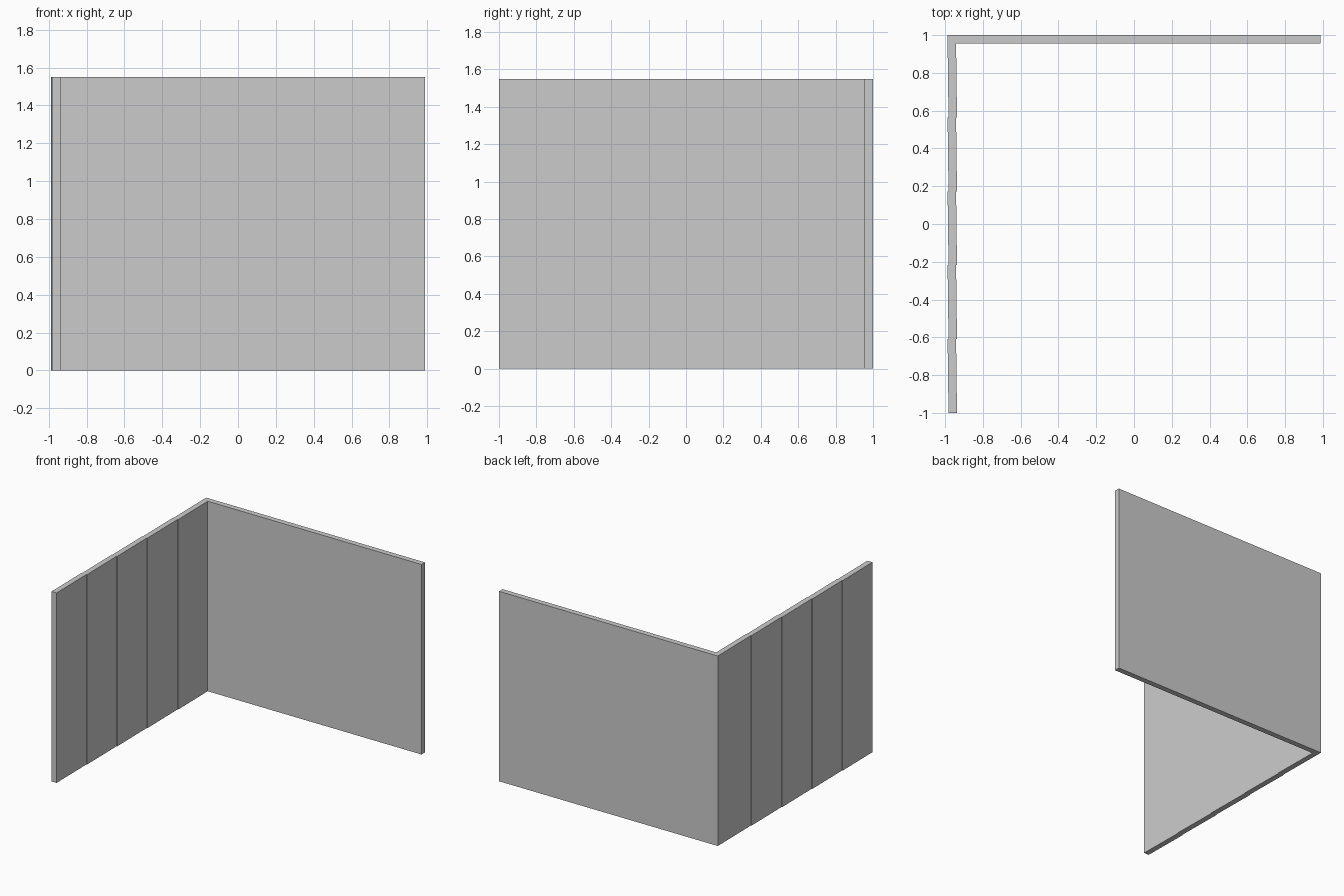
import bpy, bmesh

if "Cube" in bpy.data.objects:
    bpy.data.objects.remove(bpy.data.objects["Cube"])

HEIGHT = 1.55
HALF_X = 0.987
THICK = 0.045
PANELS = 5
TILT = 0.005   # sideways lean of each panel, giving the small steps


def prism(name, outline):
    """Stand a counter-clockwise xy outline on the ground and extrude it up."""
    bm = bmesh.new()
    base = bm.faces.new([bm.verts.new((x, y, 0)) for x, y in outline])
    top = bmesh.ops.extrude_face_region(bm, geom=[base])["geom"]
    for v in top:
        if isinstance(v, bmesh.types.BMVert):
            v.co.z = HEIGHT
    bmesh.ops.recalc_face_normals(bm, faces=bm.faces)
    mesh = bpy.data.meshes.new(name)
    bm.to_mesh(mesh)
    bm.free()
    obj = bpy.data.objects.new(name, mesh)
    bpy.context.collection.objects.link(obj)


# Plain back wall
inner_y = 1 - THICK
prism("back_wall", [(-HALF_X, inner_y), (HALF_X, inner_y), (HALF_X, 1), (-HALF_X, 1)])

# Side wall: one outline with a small step between neighbouring panels
step = (inner_y + 1) / PANELS
outer = []
for i in range(PANELS):
    y0 = -1 + i * step
    outer += [(-HALF_X + TILT, y0), (-HALF_X, y0 + step)]
inner = [(x + THICK, y) for x, y in outer]
prism("panelled_side_wall", inner + outer[::-1])
